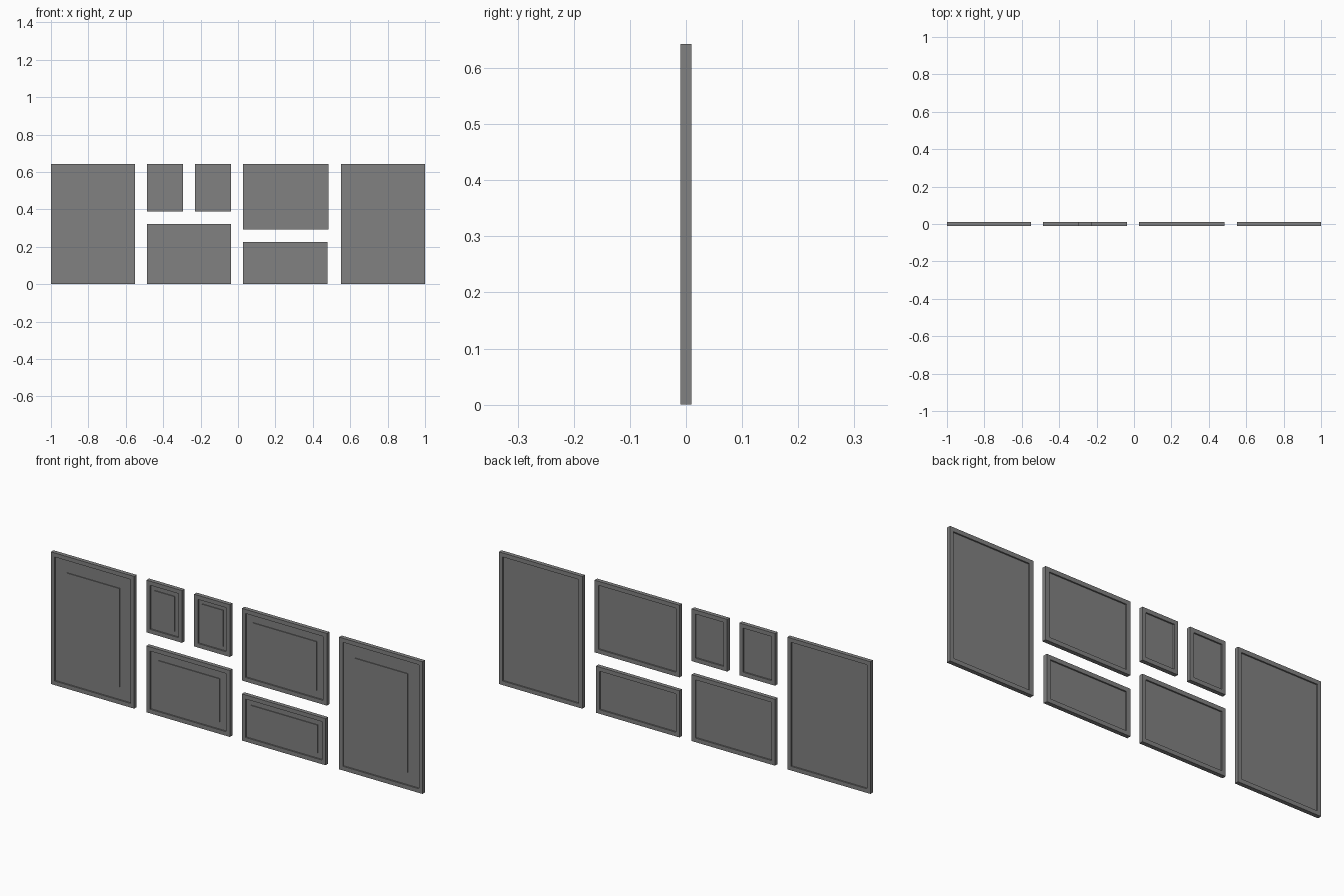
import bpy, bmesh

if "Cube" in bpy.data.objects:
    bpy.data.objects.remove(bpy.data.objects["Cube"])

HALF_DEPTH = 0.01   # frame half thickness
BORDER = 0.02       # moulding width

dark = bpy.data.materials.new("dark_grey")
dark.diffuse_color = (0.22, 0.22, 0.22, 1)
dark.use_nodes = True
dark.node_tree.nodes["Principled BSDF"].inputs["Base Color"].default_value = dark.diffuse_color


def make_object(name, bm):
    bmesh.ops.recalc_face_normals(bm, faces=bm.faces)
    mesh = bpy.data.meshes.new(name)
    bm.to_mesh(mesh)
    bm.free()
    mesh.materials.append(dark)
    bpy.context.collection.objects.link(bpy.data.objects.new(name, mesh))


def rect(bm, box, inset, y):
    x0, x1, z0, z1 = box
    i = inset
    return [bm.verts.new(p) for p in ((x0 + i, y, z0 + i), (x1 - i, y, z0 + i),
                                      (x1 - i, y, z1 - i), (x0 + i, y, z1 - i))]


def bridge(bm, a, b):
    for k in range(4):
        n = (k + 1) % 4
        bm.faces.new((a[k], a[n], b[n], b[k]))


def frame(name, box):
    # rectangular moulding swept around the opening
    bm = bmesh.new()
    h = HALF_DEPTH
    rings = [rect(bm, box, i, y) for i, y in
             ((0, -h), (0, h), (BORDER, h), (BORDER, -h))]
    for k in range(4):
        bridge(bm, rings[k], rings[(k + 1) % 4])
    make_object(name, bm)


def slab(name, box, inset, y0, y1):
    bm = bmesh.new()
    a, b = rect(bm, box, inset, y0), rect(bm, box, inset, y1)
    bridge(bm, a, b)
    bm.faces.new(a)
    bm.faces.new(b)
    make_object(name, bm)


# name: (x0, x1, z0, z1), margin around the picture
pictures = {
    "left_tall": ((-1.0, -0.552, 0, 0.643), 0.082),
    "small_left": ((-0.486, -0.294, 0.389, 0.643), 0.042),
    "small_right": ((-0.229, -0.037, 0.389, 0.643), 0.039),
    "lower_left": ((-0.486, -0.037, 0, 0.323), 0.057),
    "upper_right": ((0.028, 0.485, 0.292, 0.643), 0.057),
    "lower_right": ((0.028, 0.478, 0, 0.227), 0.045),
    "right_tall": ((0.551, 1.0, 0, 0.643), 0.082),
}

for name, (box, margin) in pictures.items():
    frame(name + "_frame", box)
    # recessed mat board, with the picture raised slightly on its front
    slab(name + "_mat", box, BORDER, -0.003, 0.003)
    slab(name + "_picture", box, margin, -0.007, -0.0025)
